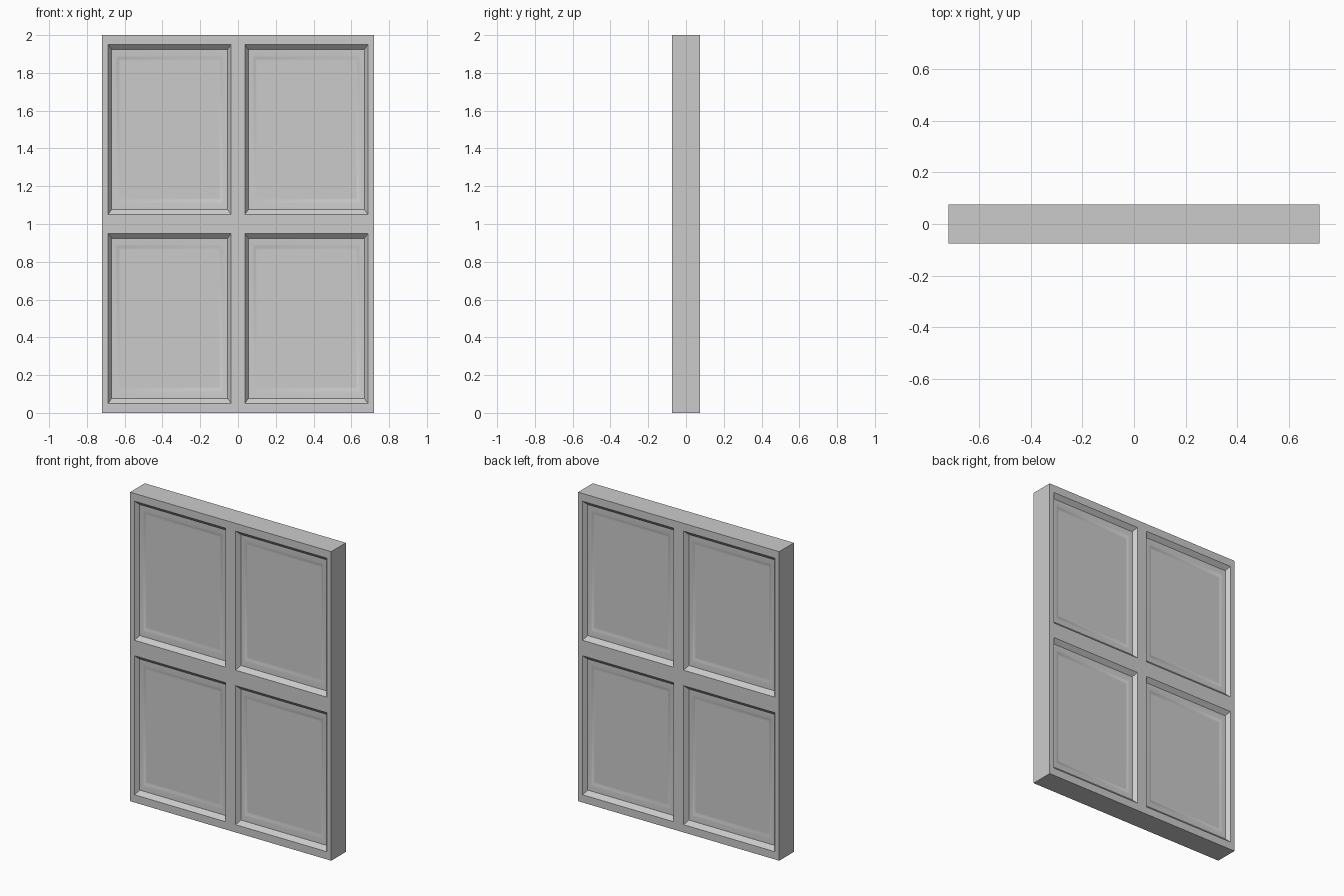
import bpy, bmesh, math

if "Cube" in bpy.data.objects:
    bpy.data.objects.remove(bpy.data.objects["Cube"])

W, H, T = 0.72, 2.0, 0.075          # half width, height, half thickness
SX = 0.72                            # horizontal insets are narrower than vertical ones
XS = [-W, -0.688, -0.036, 0.036, 0.688, W]
ZS = [0, 0.05, 0.95, 1.05, 1.95, H]
# moulding profile: (inset from opening, depth)
PROFILE = [(0.026, 0.025), (0.060, 0.026), (0.070, 0.029), (0.080, 0.032), (0.088, 0.032)]

bm = bmesh.new()
grid = [[bm.verts.new((x, -T, z)) for z in ZS] for x in XS]


def moulded_panel(loop, x0, x1, z0, z1):
    """Step inward ring by ring from the opening, then close with a flat panel."""
    for inset, depth in PROFILE:
        a, y = inset * SX, -T + depth
        ring = [bm.verts.new(p) for p in (
            (x0 + a, y, z0 + inset), (x1 - a, y, z0 + inset),
            (x1 - a, y, z1 - inset), (x0 + a, y, z1 - inset))]
        for k in range(4):
            n = (k + 1) % 4
            bm.faces.new((loop[k], loop[n], ring[n], ring[k]))
        loop = ring
    bm.faces.new(loop)


# front half: rails and stiles, with a moulded panel in each opening
for i in range(5):
    for j in range(5):
        loop = [grid[i][j], grid[i + 1][j], grid[i + 1][j + 1], grid[i][j + 1]]
        if i in (1, 3) and j in (1, 3):
            moulded_panel(loop, XS[i], XS[i + 1], ZS[j], ZS[j + 1])
        else:
            bm.faces.new(loop)

# outer edge walls back to the middle plane
rim = [e for e in bm.edges if e.is_boundary]
walls = bmesh.ops.extrude_edge_only(bm, edges=rim)["geom"]
for v in walls:
    if isinstance(v, bmesh.types.BMVert):
        v.co.y = 0
bmesh.ops.recalc_face_normals(bm, faces=bm.faces)
if grid[0][0].link_faces and next(f for f in bm.faces if abs(f.calc_center_median().y + T) < 1e-5).normal.y > 0:
    bmesh.ops.reverse_faces(bm, faces=bm.faces)

mesh = bpy.data.meshes.new("panelled_door")
bm.to_mesh(mesh)
bm.free()
door = bpy.data.objects.new("panelled_door", mesh)
bpy.context.collection.objects.link(door)

# smooth mouldings with sharp corners
bpy.context.view_layer.objects.active = door
door.select_set(True)
bpy.ops.object.shade_smooth_by_angle(angle=math.radians(30))

# back half
mirror = door.modifiers.new("back_half", 'MIRROR')
mirror.use_axis = (False, True, False)
mirror.use_clip = True
